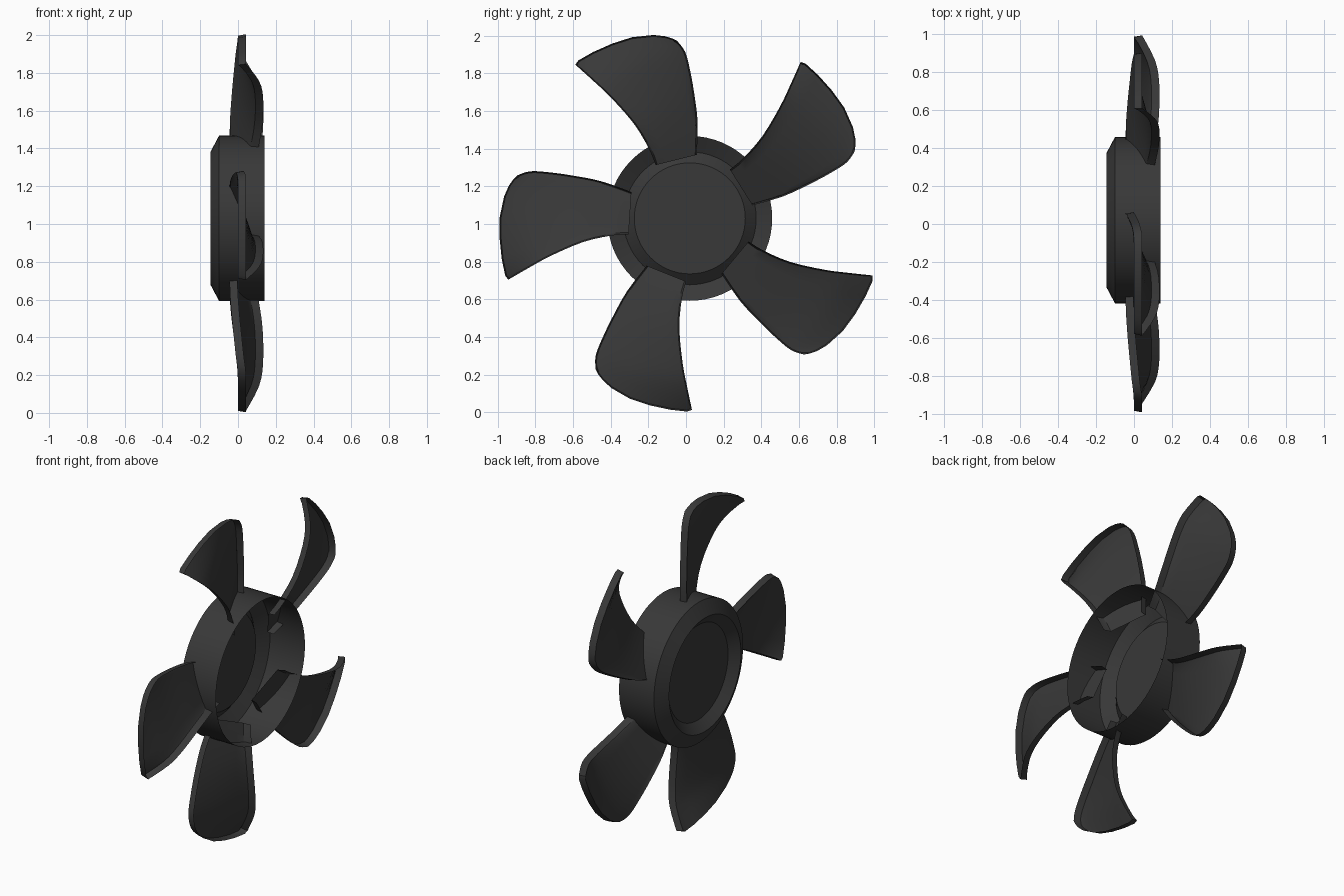
import bpy, bmesh, math

if "Cube" in bpy.data.objects:
    bpy.data.objects.remove(bpy.data.objects["Cube"])

CY, CZ = 0.02, 1.03          # fan axis (runs along x)

mat = bpy.data.materials.new("charcoal plastic")
mat.diffuse_color = (0.04, 0.04, 0.04, 1)
mat.use_nodes = True
mat.node_tree.nodes["Principled BSDF"].inputs["Base Color"].default_value = mat.diffuse_color


def finish(bm, name, angle):
    me = bpy.data.meshes.new(name)
    bm.to_mesh(me)
    bm.free()
    me.materials.append(mat)
    ob = bpy.data.objects.new(name, me)
    bpy.context.collection.objects.link(ob)
    bpy.ops.object.select_all(action='DESELECT')
    ob.select_set(True)
    bpy.context.view_layer.objects.active = ob
    bpy.ops.object.shade_smooth_by_angle(angle=math.radians(angle))
    return ob


# Hub: open cup with chamfered nose and a recessed disc, (x, radius)
profile = [(0.14, 0.438), (-0.10, 0.438), (-0.145, 0.353), (-0.097, 0.295)]
N = 64
bm = bmesh.new()
rings = [[bm.verts.new((x, CY + r * math.cos(2 * math.pi * i / N),
                        CZ + r * math.sin(2 * math.pi * i / N)))
          for i in range(N)] for x, r in profile]
for a, b in zip(rings, rings[1:]):
    for i in range(N):
        j = (i + 1) % N
        bm.faces.new((a[i], a[j], b[j], b[i]))
bm.faces.new(rings[-1])
bmesh.ops.recalc_face_normals(bm, faces=bm.faces)
finish(bm, "hub", 25)

# Blade edges from root to tip: (distance along blade, sideways, axial x)
lead = [(.31, .14, -.024), (.47, .197, -.022), (.62, .227, -.012),
        (.75, .245, 0), (.85, .25, .01), (.917, .228, .02)]
trail = [(.325, -.085, .067), (.42, -.092, .087), (.57, -.127, .109),
         (.74, -.20, .112), (.85, -.26, .09), (.965, -.326, .022)]
# Chord fraction and how far the rounded tip bulges there
chord = [(0, 0), (.04, .02), (.1, .04), (.2, .06), (.4, .074), (.6, .065),
         (.8, .044), (.96, .018), (1, 0)]
HALF, DRAFT = 0.021, 0.008


def spline(pts, t):
    """Catmull-Rom point at parameter t (0 .. len-1)."""
    i = min(int(t), len(pts) - 2)
    f = t - i
    p0, p3 = pts[max(i - 1, 0)], pts[min(i + 2, len(pts) - 1)]
    return [0.5 * (2 * b + (c - a) * f + (2 * a - 5 * b + 4 * c - d) * f ** 2
                   + (3 * b - a - 3 * c + d) * f ** 3)
            for a, b, c, d in zip(p0, pts[i], pts[i + 1], p3)]


ROWS = [k / 3 for k in range(16)]
LAST = len(chord) - 1


def blade(index):
    """Thin dished sheet whose rim is turned up towards the open hub side."""
    th = math.radians(180 + 72 * index)
    c, s = math.cos(th), math.sin(th)
    bm = bmesh.new()

    def vert(k, j, off, inset):
        l, t = spline(lead, k), spline(trail, k)
        f, bulge = chord[j]
        u, v, x = (p + (q - p) * f for p, q in zip(l, t))
        u += bulge * (k / 5) ** 3
        if inset:
            v += inset * ((j == LAST) - (j == 0))
            u -= inset * (k == 5)
        return bm.verts.new((x + off, CY + u * c + v * s,
                             CZ + u * s - v * c))

    # sheet
    g = [[vert(k, j, -HALF, DRAFT) for j in range(LAST + 1)] for k in ROWS]
    for a, b in zip(g, g[1:]):
        for i in range(LAST):
            bm.faces.new((a[i], a[i + 1], b[i + 1], b[i]))
    # rim round leading edge, tip and trailing edge
    low = [r[0] for r in g] + g[-1][1:-1] + [r[-1] for r in g[::-1]]
    path = ([(k, 0) for k in ROWS] + [(5, j) for j in range(1, LAST)]
            + [(k, LAST) for k in ROWS[::-1]])
    high = [vert(k, j, HALF, 0) for k, j in path]
    for i in range(len(low) - 1):
        bm.faces.new((low[i], low[i + 1], high[i + 1], high[i]))
    bmesh.ops.recalc_face_normals(bm, faces=bm.faces)
    finish(bm, f"blade_{index + 1}", 30)


for n in range(5):
    blade(n)
